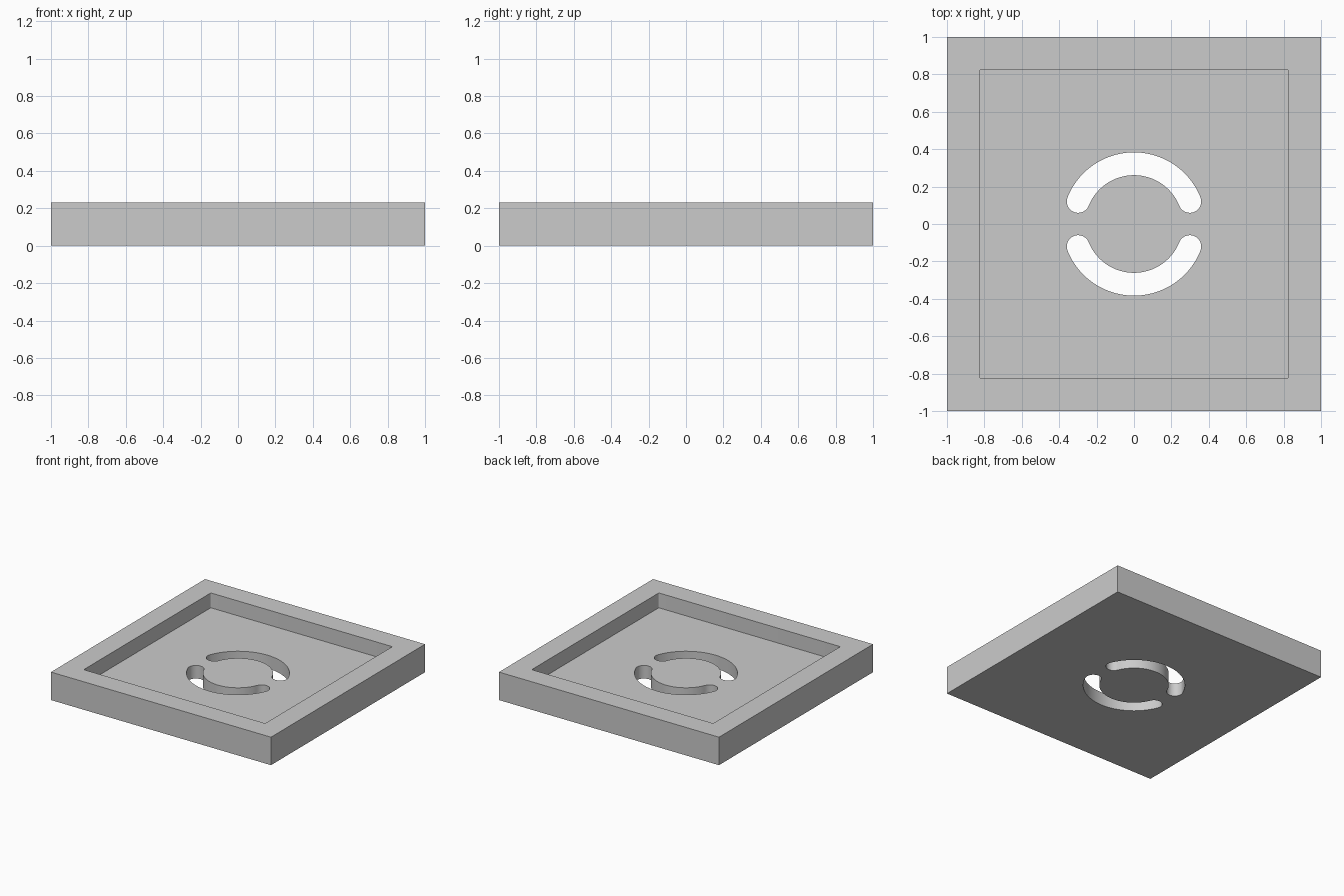
import bpy
import bmesh
from math import radians, cos, sin, pi
from mathutils import Vector

if "Cube" in bpy.data.objects:
    bpy.data.objects.remove(bpy.data.objects["Cube"])

HEIGHT = 0.23
FLOOR = 0.108        # thickness of the plate under the pocket
POCKET = 0.825       # half width of the pocket
CORNER = 0.01        # pocket corner radius
SLOT_RADIUS = 0.322  # centre line of the curved slots
SLOT_HALF = 0.061    # half width of a slot
SLOT_START = radians(22)

grey = bpy.data.materials.new("plain grey")
grey.use_nodes = True
colour = (0.6, 0.6, 0.6, 1)
grey.diffuse_color = colour
grey.node_tree.nodes["Principled BSDF"].inputs["Base Color"].default_value = colour


def prism(name, outline, bottom, top):
    """Extrude a closed outline from bottom to top."""
    bm = bmesh.new()
    face = bm.faces.new([bm.verts.new((p.x, p.y, bottom)) for p in outline])
    result = bmesh.ops.extrude_face_region(bm, geom=[face])
    raised = [v for v in result["geom"] if isinstance(v, bmesh.types.BMVert)]
    bmesh.ops.translate(bm, verts=raised, vec=(0, 0, top - bottom))
    bmesh.ops.recalc_face_normals(bm, faces=bm.faces)
    mesh = bpy.data.meshes.new(name)
    bm.to_mesh(mesh)
    bm.free()
    mesh.materials.append(grey)
    obj = bpy.data.objects.new(name, mesh)
    bpy.context.collection.objects.link(obj)
    return obj


def arc(centre, radius, start, end, steps):
    angles = [start + (end - start) * i / steps for i in range(steps + 1)]
    return [centre + radius * Vector((cos(a), sin(a))) for a in angles]


def rounded_square(half, radius):
    points = []
    for i in range(4):
        a = i * pi / 2
        diagonal = Vector((cos(a + pi / 4), sin(a + pi / 4))) * 2 ** 0.5
        points += arc(diagonal * (half - radius), radius, a, a + pi / 2, 6)
    return points


def curved_slot(turn):
    """Arc-shaped slot with round ends."""
    a, b = turn + SLOT_START, turn + pi - SLOT_START
    origin = Vector((0, 0))
    ends = [SLOT_RADIUS * Vector((cos(t), sin(t))) for t in (a, b)]
    outer = arc(origin, SLOT_RADIUS + SLOT_HALF, a, b, 48)
    cap_b = arc(ends[1], SLOT_HALF, b, b + pi, 16)
    inner = arc(origin, SLOT_RADIUS - SLOT_HALF, b, a, 48)
    cap_a = arc(ends[0], SLOT_HALF, a + pi, a + 2 * pi, 16)
    return outer[:-1] + cap_b[:-1] + inner[:-1] + cap_a[:-1]


# Square tray body
square = [Vector(p) for p in ((-1, -1), (1, -1), (1, 1), (-1, 1))]
tray = prism("tray", square, 0, HEIGHT)

# Recessed pocket and the two curved slots through its floor
cutters = [prism("pocket_cutter", rounded_square(POCKET, CORNER), FLOOR, HEIGHT + 0.1)]
for side, turn in (("back", 0), ("front", pi)):
    cutters.append(prism(side + "_slot_cutter", curved_slot(turn), -0.1, HEIGHT + 0.2))

bpy.ops.object.select_all(action="DESELECT")
bpy.context.view_layer.objects.active = tray
tray.select_set(True)
for cutter in cutters:
    cutter.hide_render = True
    cut = tray.modifiers.new(cutter.name, "BOOLEAN")
    cut.operation = "DIFFERENCE"
    cut.solver = "EXACT"
    cut.object = cutter
    bpy.ops.object.modifier_apply(modifier=cut.name)
    bpy.data.objects.remove(cutter)

bpy.ops.object.shade_smooth_by_angle(angle=radians(30))
